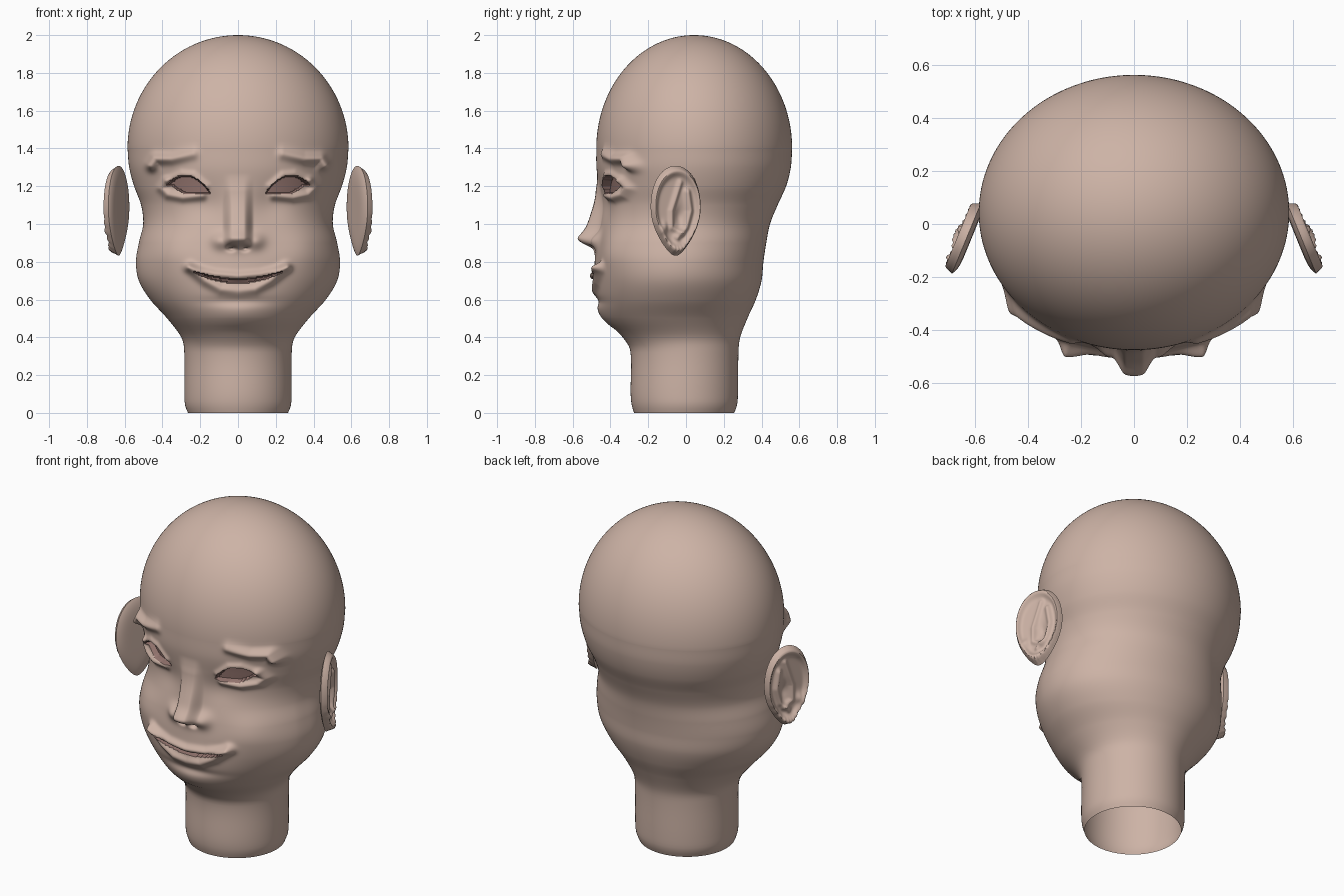
import bpy, bmesh, math
from math import sin, cos, pi, exp, hypot

cube = bpy.data.objects.get("Cube")
if cube:
    bpy.data.objects.remove(cube)


def material(name, rgb):
    m = bpy.data.materials.new(name)
    m.use_nodes = True
    m.diffuse_color = (*rgb, 1)
    m.node_tree.nodes["Principled BSDF"].inputs["Base Color"].default_value = (*rgb, 1)
    return m


skin = material("skin", (0.61, 0.45, 0.38))
recess = material("dark_recess", (0.3, 0.18, 0.16))


def finish(name, bm, materials):
    bmesh.ops.recalc_face_normals(bm, faces=bm.faces)
    mesh = bpy.data.meshes.new(name)
    bm.to_mesh(mesh)
    bm.free()
    for m in materials:
        mesh.materials.append(m)
    obj = bpy.data.objects.new(name, mesh)
    bpy.context.collection.objects.link(obj)
    bpy.ops.object.select_all(action="DESELECT")
    obj.select_set(True)
    bpy.context.view_layer.objects.active = obj
    bpy.ops.object.shade_smooth_by_angle(angle=math.radians(50))
    return obj


# Lower head profile: height, half width, front y, back y
PROFILE = [
    (0, .265, -.275, .255), (.04, .28, -.287, .27), (.1, .284, -.293, .275),
    (.33, .285, -.295, .278), (.4, .3, -.335, .287), (.5, .375, -.43, .325),
    (.6, .465, -.472, .37), (.7, .525, -.487, .4), (.8, .54, -.483, .41),
    (.9, .525, -.47, .425), (1, .502, -.458, .445), (1.1, .513, -.455, .485),
    (1.2, .55, -.462, .53), (1.3, .576, -.474, .555), (1.4, .585, -.475, .562)]


def section(z):
    """Smooth interpolation of the profile table."""
    i = max(k for k in range(len(PROFILE) - 1) if PROFILE[k][0] <= z + 1e-9)

    def slope(k, c):
        a, b = PROFILE[max(k - 1, 0)], PROFILE[min(k + 1, len(PROFILE) - 1)]
        return (b[c] - a[c]) / (b[0] - a[0])
    p, q = PROFILE[i], PROFILE[i + 1]
    h = q[0] - p[0]
    t = (z - p[0]) / h
    return [p[c] * (1 + 2 * t) * (1 - t) ** 2 + slope(i, c) * h * t * (1 - t) ** 2
            + q[c] * t * t * (3 - 2 * t) + slope(i + 1, c) * h * t * t * (t - 1)
            for c in (1, 2, 3)]


def blob(x, z, cx, cz, sx, sz):
    return exp(-((x - cx) / sx) ** 2 - ((z - cz) / sz) ** 2)


def step(a, b, v):
    t = min(max((v - a) / (b - a), 0), 1)
    return t * t * (3 - 2 * t)


def path_gap(x, z, path):
    """Distance to a polyline, and how far along it the nearest point is."""
    best = (9, 0)
    for k, ((ax, az), (bx, bz)) in enumerate(zip(path, path[1:])):
        dx, dz = bx - ax, bz - az
        t = min(max(((x - ax) * dx + (z - az) * dz) / (dx * dx + dz * dz), 0), 1)
        best = min(best, (hypot(x - ax - t * dx, z - az - t * dz), (k + t) / (len(path) - 1)))
    return best


def in_eye(x, z):
    t = (x - .15) / .22
    if not 0 < t < 1:
        return False
    low = 1.163 + .045 * step(.55, 1, t)
    high = 1.163 + .045 * t + .068 * sin(pi * t) ** .8
    return low < z < high


def in_mouth(x, z):
    u = x / .23
    return u < 1 and .688 + .06 * u * u < z < .708 + .042 * u ** 2


BROW = [(.455, 1.31), (.435, 1.345), (.35, 1.345), (.24, 1.37)]
LOWER_LID = [(.19, 1.15), (.29, 1.14), (.37, 1.155), (.405, 1.19), (.38, 1.225)]
UPPER_LID = [(.17, 1.2), (.24, 1.26), (.3, 1.265), (.37, 1.235)]
UPPER_LIP = [(.0, .725), (.12, .735), (.25, .77)]
LOWER_LIP = [(.0, .645), (.09, .655), (.17, .7), (.255, .77)]


def relief(x, z):
    """Forward relief of the face; x is mirrored about the middle."""
    x = abs(x)
    # nose bridge, tip, wings and nostrils
    bridge = .015 + .055 * step(1.22, .94, z)
    d = bridge * step(.085, .03, x) * step(.86, .93, z) * step(1.27, 1.17, z)
    d += .04 * blob(x, z, 0, .912, .062, .05)
    d += .035 * blob(x, z, .095, .91, .045, .042)
    d -= .045 * blob(x, z, .036, .872, .02, .013)
    # cheeks, eye sockets and chin
    d += .03 * blob(x, z, .36, .87, .14, .13)
    d -= .02 * blob(x, z, .17, 1.1, .1, .09)
    d += .015 * blob(x, z, 0, .52, .14, .07)
    # brows
    gap, along = path_gap(x, z, BROW)
    d += .06 * (1 - .65 * along) * exp(-(gap / .028) ** 2)
    # lids
    d += .026 * exp(-(path_gap(x, z, LOWER_LID)[0] / .022) ** 2)
    d += .014 * exp(-(path_gap(x, z, UPPER_LID)[0] / .018) ** 2)
    # lips
    d += .022 * exp(-(path_gap(x, z, UPPER_LIP)[0] / .02) ** 2)
    gap, along = path_gap(x, z, LOWER_LIP)
    d += (.014 + .022 * along) * exp(-(gap / .026) ** 2)
    d -= .012 * blob(x, z, 0, .59, .16, .025)
    if in_eye(x, z):
        d = -.035
    if in_mouth(x, z):
        d -= .05
    return d


# Head: stacked rings, finest across the face
rings = [(z, *section(z)) for z in [k * .02 for k in range(25)]
         + [.5 + .006 * k for k in range(150)]]
for k in range(48):
    a = k / 48 * pi / 2
    rings.append((1.4 + .6 * sin(a), .585 * cos(a), .043 - .518 * cos(a), .043 + .519 * cos(a)))
COLUMNS = 320
bm = bmesh.new()
grid, spots = [], []
for z, w, front, back in rings:
    row, spot = [], []
    for k in range(COLUMNS):
        a = 2 * pi * k / COLUMNS
        a -= .5 * sin(a)
        x, y = w * sin(a), (front + back) / 2 - (back - front) / 2 * cos(a)
        facing = cos(a) > .1 and .45 < z < 1.5
        d = relief(x, z) * step(.1, .3, cos(a)) if facing else 0
        row.append(bm.verts.new((x + .25 * d * sin(a), y - d, z)))
        spot.append((abs(x), z, facing))
    grid.append(row)
    spots.append(spot)
for r in range(len(grid) - 1):
    for k in range(COLUMNS):
        n = (k + 1) % COLUMNS
        f = bm.faces.new((grid[r][k], grid[r][n], grid[r + 1][n], grid[r + 1][k]))
        corners = [spots[r][k], spots[r][n], spots[r + 1][n], spots[r + 1][k]]
        if any(s[2] and (in_eye(*s[:2]) or in_mouth(*s[:2])) for s in corners):
            f.material_index = 1
top = bm.verts.new((0, .043, 2))
for k in range(COLUMNS):
    bm.faces.new((grid[-1][k], grid[-1][(k + 1) % COLUMNS], top))
finish("head", bm, [skin, recess])


# Ears: sculpted outer disc joined to a plain inner disc
HELIX_FORK = [(.02, .15), (-.03, .0), (-.03, -.09), (.03, -.12)]
BOWL_RIM = [(.06, .1), (.075, .0), (.05, -.09), (-.0, -.14)]


def ear_height(u, v, r, a):
    h = .012 + .022 * exp(-((r - .88) / .1) ** 2)
    h += .004 * sin(26 * a) * exp(-((r - .92) / .08) ** 2) * step(.1, -.5, sin(a))
    h += .02 * exp(-(path_gap(u, v, BOWL_RIM)[0] / .017) ** 2)
    h += .014 * exp(-(path_gap(u, v, HELIX_FORK)[0] / .014) ** 2)
    h += .02 * blob(u, v, -.075, -.09, .022, .03) + .02 * blob(u, v, 0, -.19, .04, .03)
    h -= .018 * blob(u, v, .02, -.03, .03, .05)
    return h * step(1.0, .9, r) ** .5


def make_ear(name, side):
    bm = bmesh.new()
    steps, rounds = 96, 28

    def place(u, v, h):
        # u runs towards the back, v upwards, h away from the head
        return (side * (.632 - .38 * u + .925 * h), -.055 + .925 * u + .38 * h, 1.07 + v)

    def disc(outer):
        rows = []
        for i in range(1, rounds + 1):
            r, row = i / rounds, []
            for k in range(steps):
                a = 2 * pi * k / steps
                drop = max(0, -sin(a))
                u = r * .142 * cos(a) * (1 + .1 * sin(a) - .3 * drop ** 2)
                v = r * .238 * sin(a)
                h = ear_height(u, v, r, a) if outer else -.018 * (1 - r ** 6)
                row.append(bm.verts.new(place(u, v, h)))
            rows.append(row)
        centre = bm.verts.new(place(0, 0, ear_height(0, 0, 0, 0) if outer else -.018))
        for k in range(steps):
            n = (k + 1) % steps
            bm.faces.new((centre, rows[0][k], rows[0][n]))
            for p, q in zip(rows, rows[1:]):
                bm.faces.new((p[k], q[k], q[n], p[n]))

    disc(True)
    disc(False)
    bmesh.ops.remove_doubles(bm, verts=bm.verts, dist=.0004)
    finish(name, bm, [skin])


make_ear("left_ear", 1)
make_ear("right_ear", -1)
